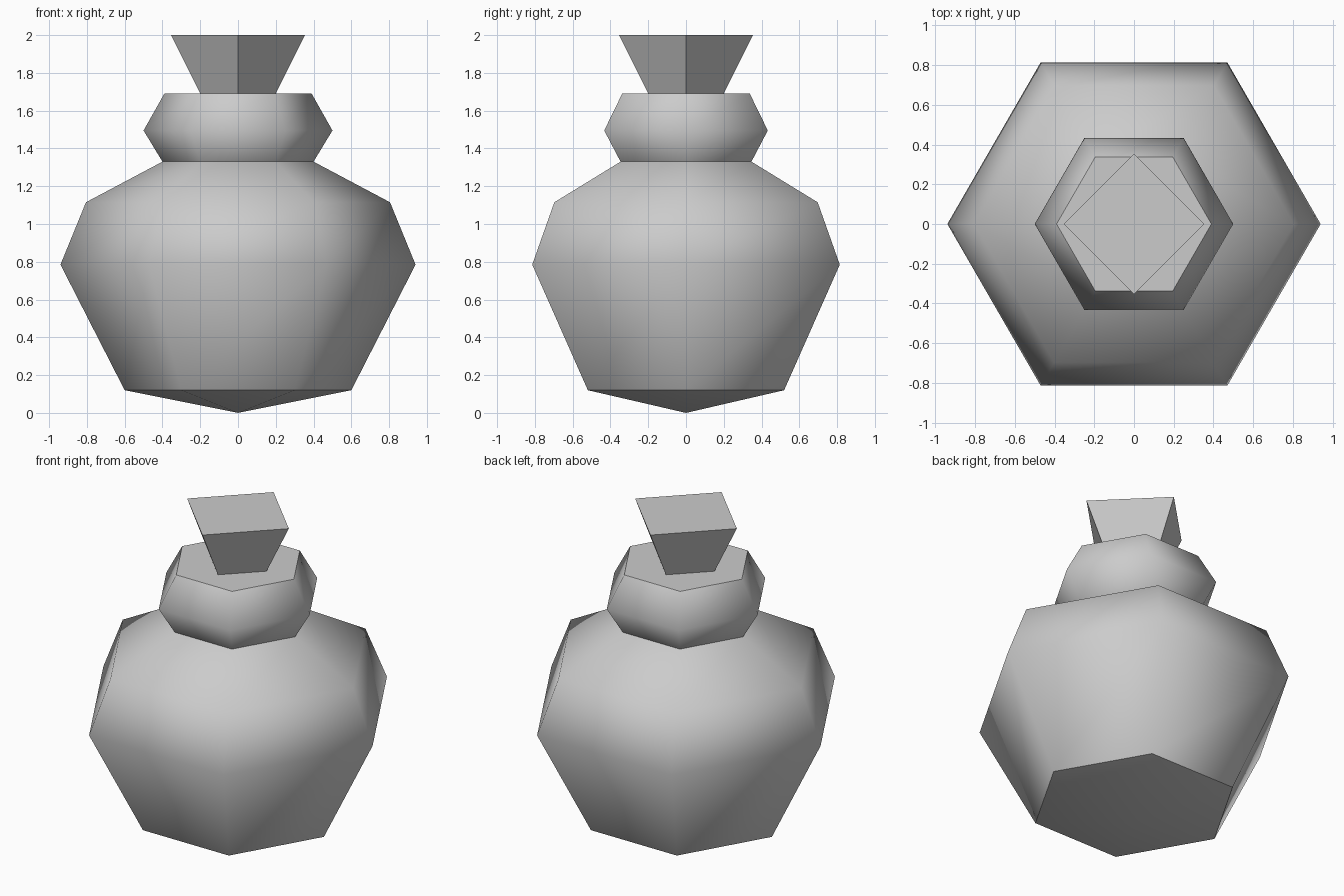
import bpy, bmesh
from math import cos, sin, tau

if "Cube" in bpy.data.objects:
    bpy.data.objects.remove(bpy.data.objects["Cube"])


def lathe(name, profile, sides, smooth=True, sharp_rings=(), tip=None, cap=False):
    """Spin (radius, height) points into a faceted ring stack."""
    bm = bmesh.new()
    rings = [[bm.verts.new((r * cos(tau * i / sides), r * sin(tau * i / sides), z))
              for i in range(sides)] for r, z in profile]
    for a, b in zip(rings, rings[1:]):
        for i in range(sides):
            j = (i + 1) % sides
            bm.faces.new((a[i], a[j], b[j], b[i])).smooth = smooth
    if tip is not None:
        point = bm.verts.new((0, 0, tip))
        for i in range(sides):
            f = bm.faces.new((rings[0][(i + 1) % sides], rings[0][i], point))
            f.smooth = smooth
    if cap:
        bm.faces.new(rings[-1]).smooth = False
    for k in sharp_rings:
        for i in range(sides):
            bm.edges.get((rings[k][i], rings[k][(i + 1) % sides])).smooth = False
    mesh = bpy.data.meshes.new(name)
    bm.to_mesh(mesh)
    bm.free()
    obj = bpy.data.objects.new(name, mesh)
    bpy.context.collection.objects.link(obj)
    return obj


# Hexagonal belly with a shallow pointed underside
lathe("body", [(0.6, 0.12), (0.94, 0.785), (0.805, 1.115), (0.4, 1.33)], 6,
      sharp_rings=(0,), tip=0.0)

# Bulging hexagonal neck with a flat top
lathe("neck", [(0.4, 1.33), (0.5, 1.495), (0.39, 1.69)], 6,
      sharp_rings=(2,), cap=True)

# Flared square stopper, corners on the axes
lathe("stopper", [(0.2, 1.69), (0.355, 2.0)], 4, smooth=False, cap=True)
